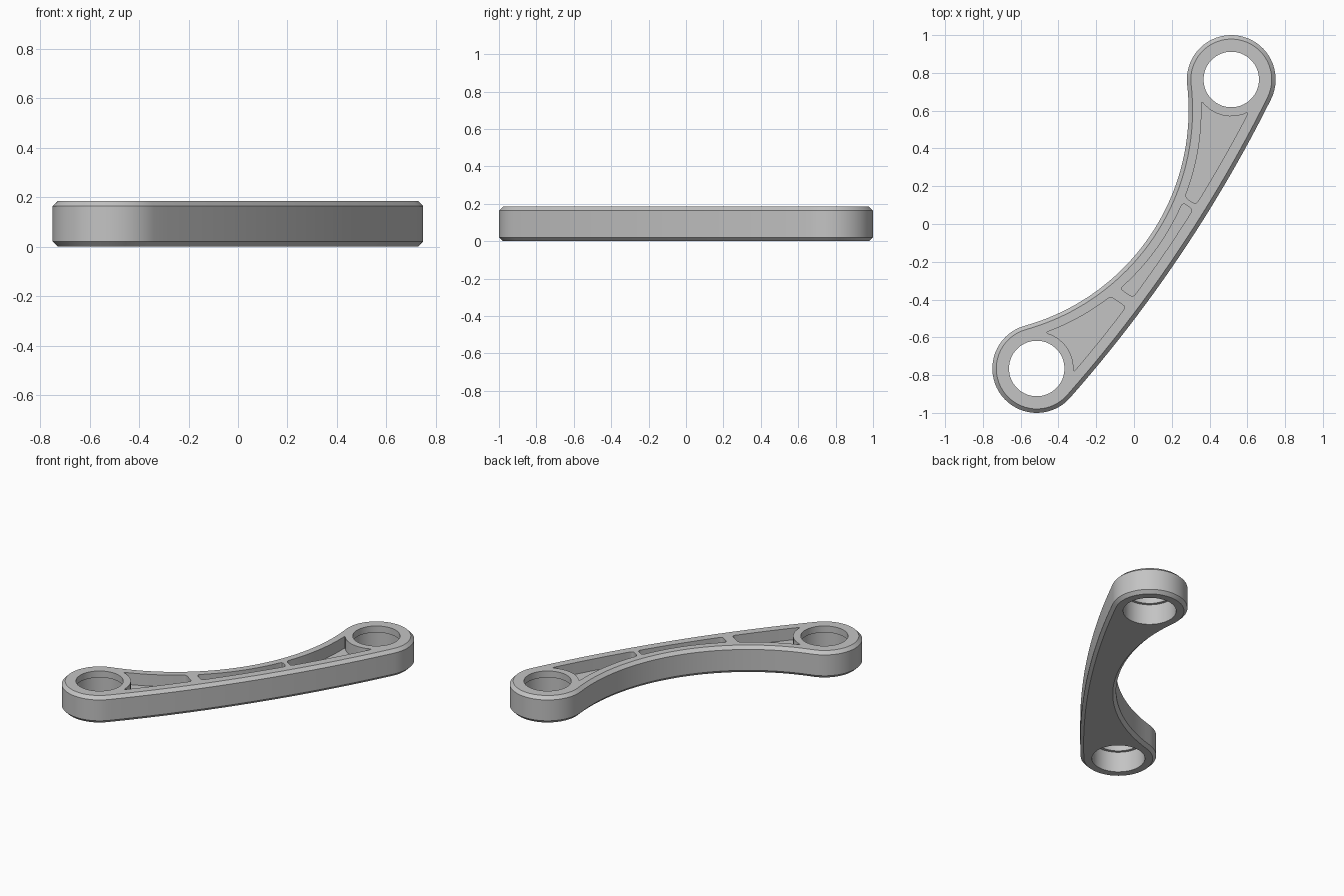
import bpy
import bmesh
from math import atan2, cos, sin, sqrt, pi, hypot
from mathutils import Matrix, Vector

if "Cube" in bpy.data.objects:
    bpy.data.objects.remove(bpy.data.objects["Cube"], do_unlink=True)

# Main dimensions, drawn along a straight axis and turned at the end
H, CHAMFER = 0.185, 0.021
EYE_X, EYE_Y, EYE_R = 0.515, 0.765, 0.235
BORE_R, COUNTERBORE_R, LIP = 0.147, 0.165, 0.045
POCKET_DEPTH, POCKET_EYE_R, WALL_IN, WALL_OUT = 0.08, 0.195, 0.068, 0.075
K = hypot(EYE_X, EYE_Y)
C, D = 1.08, 7.05                       # arc centres of the hollow and bulging edges
R_IN = hypot(K, C) - EYE_R
R_OUT = hypot(K, D) + EYE_R


def arc(cx, cy, r, a, b, n):
    return [Vector((cx + r * cos(a + (b - a) * i / n),
                    cy + r * sin(a + (b - a) * i / n))) for i in range(n)]


def outline(inset):
    """Two round eyes joined by tangent arcs."""
    low, high = atan2(-D, K), atan2(C, -K)
    r = EYE_R - inset
    return (arc(K, 0, r, low, high, 36)
            + arc(0, C, R_IN + inset, atan2(-C, K), atan2(-C, -K), 40)
            + arc(-K, 0, r, pi - high, pi - low, 36)
            + arc(0, D, R_OUT - inset, atan2(-D, -K), low, 24))


def inner_edge(u):
    return Vector((u, C - sqrt((R_IN + WALL_IN) ** 2 - u * u)))


def outer_edge(u):
    return Vector((u, D - sqrt((R_OUT - WALL_OUT) ** 2 - u * u)))


def meet_eye(edge):
    """Position where a pocket edge reaches the ring around the eye."""
    lo, hi = 0.5, 0.88
    for _ in range(40):
        mid = (lo + hi) / 2
        if (edge(mid) - Vector((K, 0))).length > POCKET_EYE_R:
            lo = mid
        else:
            hi = mid
    return lo


def span(edge, a, b, n=10):
    return [edge(a + (b - a) * i / n) for i in range(n)]


def round_corners(pts, corners, size=0.022):
    out = []
    for i, p in enumerate(pts):
        if i not in corners:
            out.append(p)
            continue
        ends = []
        for q in (pts[i - 1], pts[(i + 1) % len(pts)]):
            d = q - p
            ends.append(p + d.normalized() * min(size, d.length * 0.45))
        for j in range(5):
            t = j / 4
            out.append(ends[0] * (1 - t) ** 2 + p * 2 * t * (1 - t) + ends[1] * t * t)
    return out


def end_pocket(start, side):
    ui, uo = meet_eye(inner_edge), meet_eye(outer_edge)
    pi_, po = inner_edge(ui), outer_edge(uo)
    a = atan2(pi_.y, pi_.x - K) % (2 * pi)
    b = atan2(po.y, po.x - K) % (2 * pi)
    pts = (span(inner_edge, start, ui) + arc(K, 0, POCKET_EYE_R, a, b, 8)
           + span(outer_edge, uo, start) + [outer_edge(start)])
    pts = round_corners(pts, {0, 10, 18, 28})
    return [Vector((p.x * side, p.y)) for p in pts]


def middle_pocket(a, b):
    pts = (span(inner_edge, a, b) + [inner_edge(b)]
           + span(outer_edge, b, a) + [outer_edge(a)])
    return round_corners(pts, {0, 10, 11, 21})


bm = bmesh.new()


def ring(pts, z):
    return [bm.verts.new((p.x, p.y, z)) for p in pts]


def bridge(a, b):
    for i in range(len(a)):
        j = (i + 1) % len(a)
        bm.faces.new((a[i], a[j], b[j], b[i]))


def fill(loops):
    """Flat face bounded by the first loop, with the other loops as holes."""
    edges = []
    for loop in loops:
        for i, v in enumerate(loop):
            w = loop[(i + 1) % len(loop)]
            edges.append(bm.edges.get((v, w)) or bm.edges.new((v, w)))
    bmesh.ops.triangle_fill(bm, edges=edges, use_beauty=True, normal=(0, 0, 1))


# Chamfered outer wall
walls = [ring(outline(CHAMFER), 0), ring(outline(0), CHAMFER),
         ring(outline(0), H - CHAMFER), ring(outline(CHAMFER), H)]
for lower, upper in zip(walls, walls[1:]):
    bridge(lower, upper)
bottom_loops, top_loops = [walls[0]], [walls[3]]

# Stepped bores through both eyes
for side in (1, -1):
    steps = [ring(arc(side * K, 0, r, 0, 2 * pi, 48), z) for r, z in (
        (COUNTERBORE_R, 0), (COUNTERBORE_R, H - LIP), (BORE_R, H - LIP), (BORE_R, H))]
    for lower, upper in zip(steps, steps[1:]):
        bridge(lower, upper)
    bottom_loops.append(steps[0])
    top_loops.append(steps[3])

# Three blind pockets separated by ribs
for pts in (end_pocket(0.268, 1), middle_pocket(-0.325, 0.238), end_pocket(0.388, -1)):
    rim, floor = ring(pts, H), ring(pts, H - POCKET_DEPTH)
    bridge(floor, rim)
    bm.faces.new(floor)
    top_loops.append(rim)

fill(bottom_loops)
fill(top_loops)
bmesh.ops.recalc_face_normals(bm, faces=bm.faces[:])
bm.transform(Matrix.Rotation(atan2(EYE_Y, EYE_X), 4, 'Z'))

mesh = bpy.data.meshes.new("link_arm")
bm.to_mesh(mesh)
bm.free()
arm = bpy.data.objects.new("link_arm", mesh)
bpy.context.collection.objects.link(arm)

# Plain grey metal
grey = bpy.data.materials.new("grey_metal")
grey.use_nodes = True
colour = (0.55, 0.55, 0.55, 1)
grey.diffuse_color = colour
grey.node_tree.nodes["Principled BSDF"].inputs["Base Color"].default_value = colour
mesh.materials.append(grey)

bpy.ops.object.select_all(action='DESELECT')
arm.select_set(True)
bpy.context.view_layer.objects.active = arm
bpy.ops.object.shade_smooth_by_angle(angle=pi / 6)
